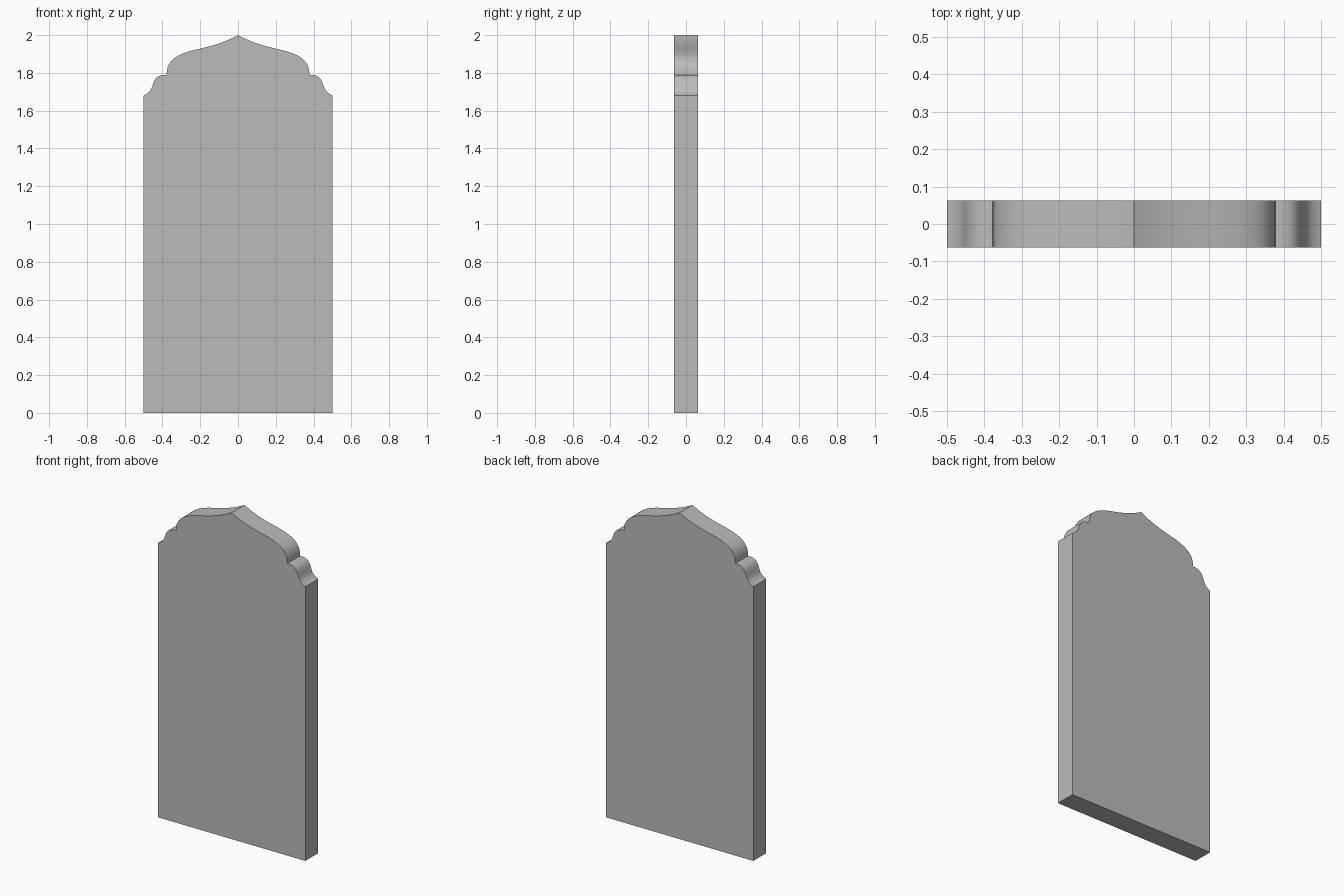
import bpy, bmesh
from mathutils import Vector
from mathutils.geometry import interpolate_bezier

if "Cube" in bpy.data.objects:
    bpy.data.objects.remove(bpy.data.objects["Cube"])

DEPTH = 0.125

# Right half of the arched outline, as bezier segments in (x, z)
segments = [
    ((0.5, 1.68), (0.468, 1.695), (0.46, 1.71), (0.452, 1.735)),
    ((0.452, 1.735), (0.438, 1.775), (0.425, 1.79), (0.378, 1.79)),
    ((0.378, 1.79), (0.378, 1.868), (0.327, 1.90), (0.21, 1.926)),
    ((0.21, 1.926), (0.12, 1.946), (0.06, 1.967), (0.0, 2.0)),
]
half = [Vector((0.5, 0.0))]
for seg in segments:
    pts = interpolate_bezier(*[Vector((x, z, 0)) for x, z in seg], 12)
    half += [p.to_2d() for p in pts[:-1]]
outline = half + [Vector((0, 2))] + [Vector((-p.x, p.y)) for p in reversed(half)]

# Extrude the outline into a slab
bm = bmesh.new()
face = bm.faces.new([bm.verts.new((p.x, -DEPTH / 2, p.y)) for p in outline])
ext = bmesh.ops.extrude_face_region(bm, geom=[face], use_keep_orig=True)
bmesh.ops.translate(bm, vec=(0, DEPTH, 0),
                    verts=[v for v in ext["geom"] if isinstance(v, bmesh.types.BMVert)])
bmesh.ops.recalc_face_normals(bm, faces=bm.faces)
mesh = bpy.data.meshes.new("arched_slab")
bm.to_mesh(mesh)
bm.free()

slab = bpy.data.objects.new("arched_slab", mesh)
bpy.context.collection.objects.link(slab)

# Plain grey stone
stone = bpy.data.materials.new("grey_stone")
stone.diffuse_color = (0.5, 0.5, 0.5, 1)
stone.use_nodes = True
stone.node_tree.nodes["Principled BSDF"].inputs["Base Color"].default_value = stone.diffuse_color
mesh.materials.append(stone)

# Smooth the curved rim, keep corners sharp
bpy.context.view_layer.objects.active = slab
slab.select_set(True)
bpy.ops.object.shade_smooth_by_angle(angle=0.5236)
